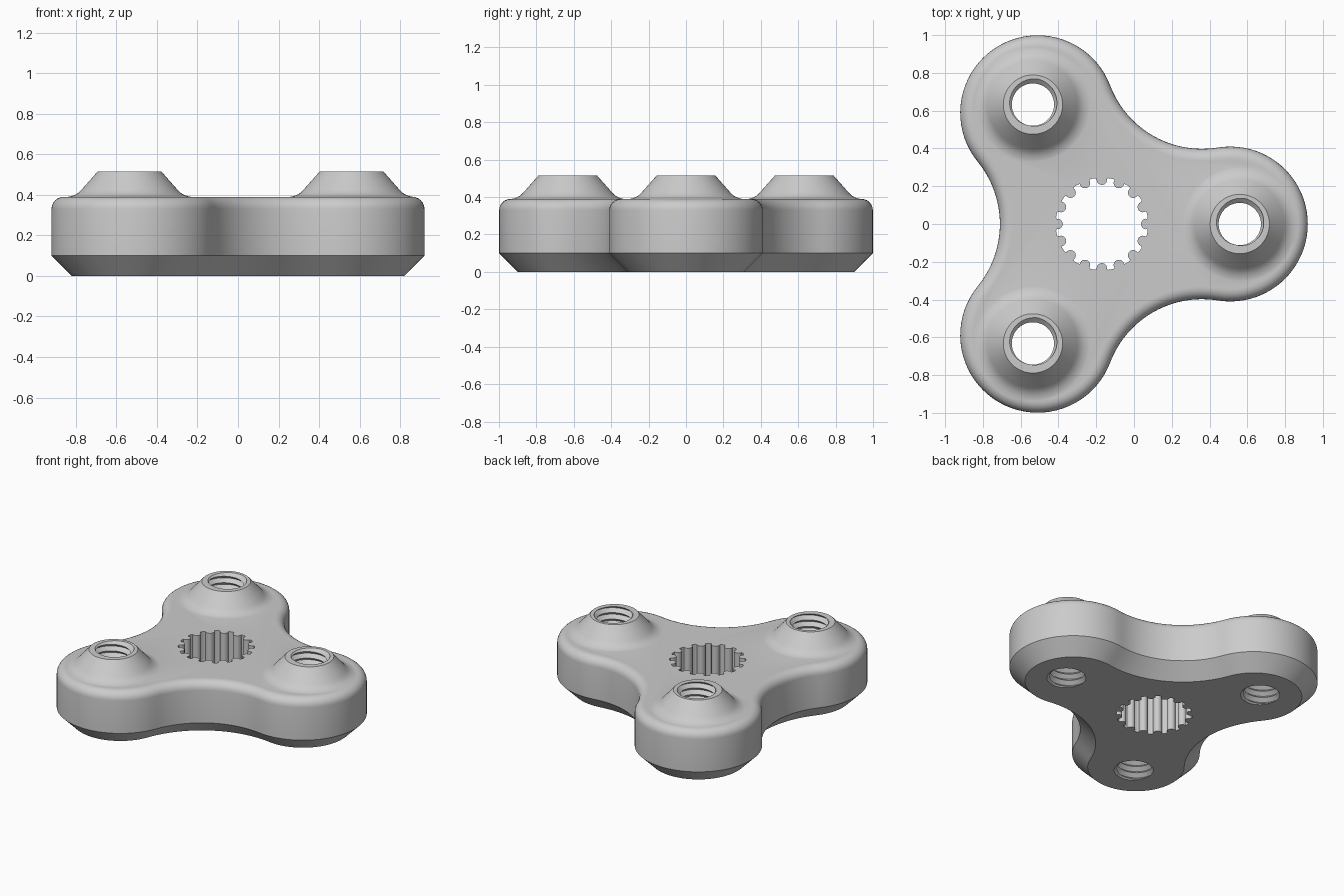
import bpy, bmesh
from math import sin, cos, pi, tau, radians, atan2, hypot
from mathutils import Vector

cube = bpy.data.objects.get("Cube")
if cube:
    bpy.data.objects.remove(cube, do_unlink=True)

HUB_X = -0.17            # centre of the three-fold pattern
HOLE_DIST = 0.73         # hub to threaded holes
LOBE_DIST, LOBE_R = 0.68, 0.41
WAIST_DIST, WAIST_R = 1.06, 0.52

grey = bpy.data.materials.new("satin_grey")
grey.use_nodes = True
grey.diffuse_color = (0.6, 0.6, 0.6, 1)
grey.node_tree.nodes["Principled BSDF"].inputs["Base Color"].default_value = (0.6, 0.6, 0.6, 1)


def make_object(name, bm, location=(0, 0, 0)):
    bmesh.ops.recalc_face_normals(bm, faces=bm.faces)
    mesh = bpy.data.meshes.new(name)
    bm.to_mesh(mesh)
    bm.free()
    mesh.materials.append(grey)
    obj = bpy.data.objects.new(name, mesh)
    obj.location = location
    bpy.context.collection.objects.link(obj)
    return obj


def loft(rings):
    """Skin closed rings of points from bottom to top and cap both ends."""
    bm = bmesh.new()
    rows = [[bm.verts.new(p) for p in ring] for ring in rings]
    for low, high in zip(rows, rows[1:]):
        for i in range(len(low)):
            j = (i + 1) % len(low)
            bm.faces.new((low[i], low[j], high[j], high[i]))
    bm.faces.new(rows[0][::-1])
    bm.faces.new(rows[-1])
    return bm


def arc(cx, cy, r, start, end, steps):
    return [(cx + r * cos(start + (end - start) * i / steps),
             cy + r * sin(start + (end - start) * i / steps)) for i in range(steps + 1)]


def outline(inset, z):
    """Tangent lobe and waist arcs, moved inward by inset."""
    # angle at which a lobe arc hands over to the waist arc
    wx, wy = WAIST_DIST * cos(pi / 3), WAIST_DIST * sin(pi / 3)
    turn = atan2(wy, wx - LOBE_DIST)
    pts = []
    for k in range(3):
        a = k * tau / 3
        pts += arc(LOBE_DIST * cos(a), LOBE_DIST * sin(a), LOBE_R - inset, a - turn, a + turn, 40)
        b = a + pi / 3
        back = a + turn + pi
        sweep = 2 * (b + pi - back)
        pts += arc(WAIST_DIST * cos(b), WAIST_DIST * sin(b), WAIST_R + inset,
                   back, back + sweep, 24)[1:-1]
    return [(x + HUB_X, y, z) for x, y in pts]


def lathe(profile, steps=64):
    return loft([[(r * cos(tau * i / steps), r * sin(tau * i / steps), z)
                  for i in range(steps)] for r, z in profile])


def thread_cutter(name, location, crest=0.112, root=0.138, pitch=0.046, turns=14, n=48):
    """Helical V-thread solid, longer than the hole at both ends."""
    bm = bmesh.new()

    def helix(r, lift):
        return [bm.verts.new((r * cos(tau * k / n), r * sin(tau * k / n),
                              k * pitch / n + lift)) for k in range(turns * n + 1)]
    inner, outer = helix(crest, 0), helix(root, pitch / 2)
    for k in range(turns * n):
        bm.faces.new((inner[k], inner[k + 1], outer[k + 1], outer[k]))
        if k + n + 1 <= turns * n:
            bm.faces.new((outer[k], outer[k + 1], inner[k + n + 1], inner[k + n]))
    # close each end with a fan
    height = turns * pitch
    low, high = bm.verts.new((0, 0, 0)), bm.verts.new((0, 0, height))
    for e in [e for e in bm.edges if e.is_boundary]:
        mid = (e.verts[0].co.z + e.verts[1].co.z) / 2
        bm.faces.new((e.verts[0], e.verts[1], low if mid < height / 2 else high))
    return make_object(name, bm, location)


def combine(target, tool, operation):
    mod = target.modifiers.new(operation.lower(), 'BOOLEAN')
    mod.operation, mod.object, mod.solver = operation, tool, 'EXACT'
    bpy.context.view_layer.objects.active = target
    bpy.ops.object.modifier_apply(modifier=mod.name)
    bpy.data.objects.remove(tool, do_unlink=True)


# body: chamfered bottom, upright wall, rounded top edge
layers = [(0.1, 0), (0, 0.1)]
for i in range(7):
    t = i / 6 * pi / 2
    layers.append((0.06 * (1 - cos(t)), 0.33 + 0.06 * sin(t)))
layers.append((0.068, 0.39))
body = make_object("three_lobed_body", loft([outline(d, z) for d, z in layers]))

# conical bosses with a flared foot
boss_profile = [(0.315, 0.355), (0.315, 0.388), (0.29, 0.392), (0.27, 0.399),
                (0.25, 0.411), (0.235, 0.427), (0.157, 0.515)]
spots = [(HUB_X + HOLE_DIST * cos(k * tau / 3), HOLE_DIST * sin(k * tau / 3)) for k in range(3)]
for x, y in spots:
    combine(body, make_object("boss", lathe(boss_profile), (x, y, 0)), 'UNION')

# threaded through holes
for x, y in spots:
    combine(body, thread_cutter("thread_cutter", (x, y, -0.07)), 'DIFFERENCE')

# central bore with rounded teeth pointing inward
TEETH, BORE_R, TOOTH_AT, TOOTH_R = 16, 0.245, 0.235, 0.028
bore = []
for k in range(TEETH):
    a = k * tau / TEETH
    bore += arc(TOOTH_AT * cos(a), TOOTH_AT * sin(a), TOOTH_R,
                a + pi + radians(100), a + pi - radians(100), 12)
    bore += arc(0, 0, BORE_R, a + radians(8.5), a + tau / TEETH - radians(8.5), 3)
bore_cutter = make_object("bore_cutter", loft([[(x, y, z) for x, y in bore] for z in (-0.1, 0.6)]),
                          (HUB_X, 0, 0))
combine(body, bore_cutter, 'DIFFERENCE')

# smooth shading with crisp edges
bpy.ops.object.select_all(action='DESELECT')
body.select_set(True)
bpy.context.view_layer.objects.active = body
bpy.ops.object.shade_smooth_by_angle(angle=radians(30))
